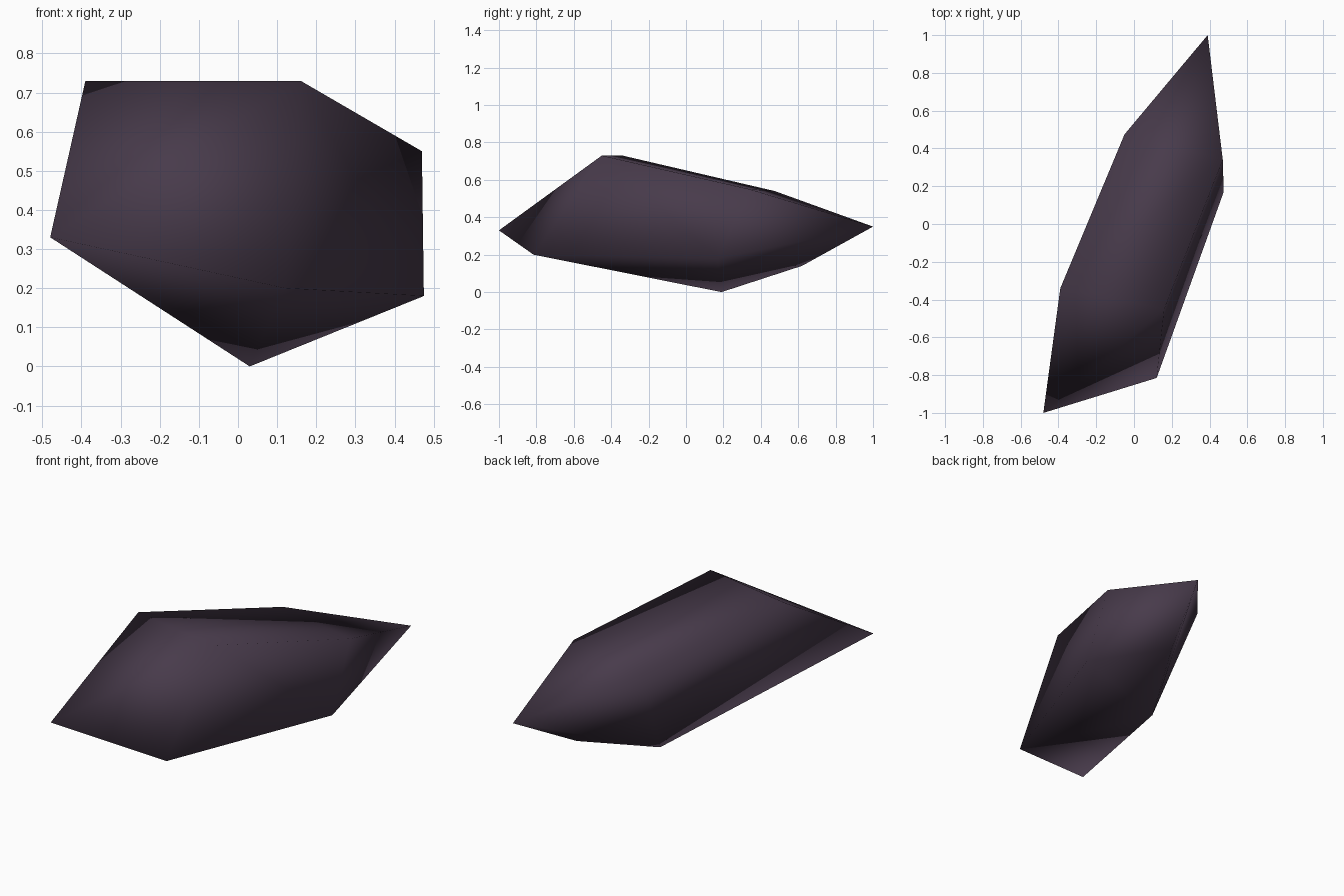
import bpy
import bmesh

cube = bpy.data.objects.get("Cube")
if cube:
    bpy.data.objects.remove(cube, do_unlink=True)

# Dark violet stone
stone = bpy.data.materials.new("dark violet stone")
stone.use_nodes = True
colour = (0.064, 0.043, 0.070, 1.0)
stone.diffuse_color = colour
stone.node_tree.nodes["Principled BSDF"].inputs["Base Color"].default_value = colour

# Corners of the shard: two pointed ends, an upper ridge and a lower keel
tips = [(-0.48, -1.0, 0.33), (0.39, 1.0, 0.35)]
upper = [(-0.39, -0.34, 0.73), (0.16, -0.45, 0.73),
         (0.47, 0.34, 0.55), (-0.05, 0.475, 0.54)]
lower = [(0.12, -0.815, 0.20), (0.475, 0.17, 0.18),
         (0.255, 0.62, 0.14), (0.03, 0.19, 0.0)]

# Wrap the corners in a faceted skin
bm = bmesh.new()
for corner in tips + upper + lower:
    bm.verts.new(corner)
bmesh.ops.convex_hull(bm, input=list(bm.verts))
bmesh.ops.recalc_face_normals(bm, faces=list(bm.faces))
for face in bm.faces:
    face.smooth = True

mesh = bpy.data.meshes.new("rock_shard")
bm.to_mesh(mesh)
bm.free()
mesh.materials.append(stone)
shard = bpy.data.objects.new("rock_shard", mesh)
bpy.context.collection.objects.link(shard)
